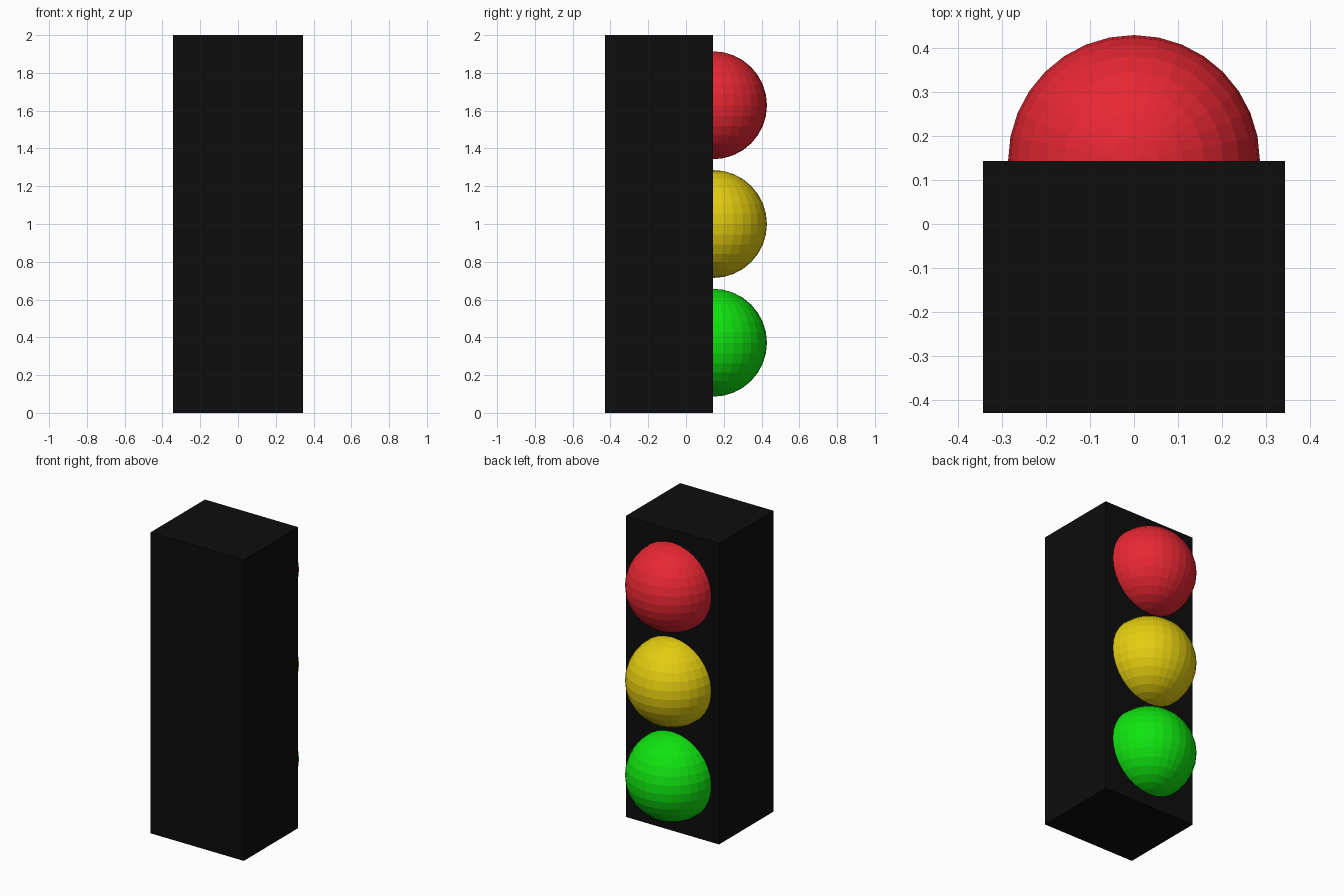
import bpy

if "Cube" in bpy.data.objects:
    bpy.data.objects.remove(bpy.data.objects["Cube"])

U = 2 / 3.5  # design unit: housing is 1.2 x 1.0 x 3.5


def material(name, rgb):
    m = bpy.data.materials.new(name)
    m.diffuse_color = (*rgb, 1)
    m.use_nodes = True
    m.node_tree.nodes["Principled BSDF"].inputs["Base Color"].default_value = m.diffuse_color
    return m


# Housing box
bpy.ops.mesh.primitive_cube_add(size=1, location=(0, -0.25 * U, 1))
housing = bpy.context.object
housing.name = "housing"
housing.scale = (1.2 * U, U, 3.5 * U)
bpy.ops.object.transform_apply(location=False, rotation=False, scale=True)
housing.data.materials.append(material("black", (0.004, 0.004, 0.004)))

# Three faceted lamps half sunk into the +y face, bottom to top
lamps = [("green", (0.005, 0.77, 0.005)),
         ("yellow", (0.77, 0.61, 0.005)),
         ("red", (0.80, 0.02, 0.033))]
for i, (name, rgb) in enumerate(lamps):
    bpy.ops.mesh.primitive_uv_sphere_add(
        segments=32, ring_count=16, radius=0.5 * U,
        location=(0, 0.25 * U, 1 + (i - 1) * 1.1 * U))
    lamp = bpy.context.object
    lamp.name = name + "_lamp"
    lamp.data.materials.append(material(name, rgb))
